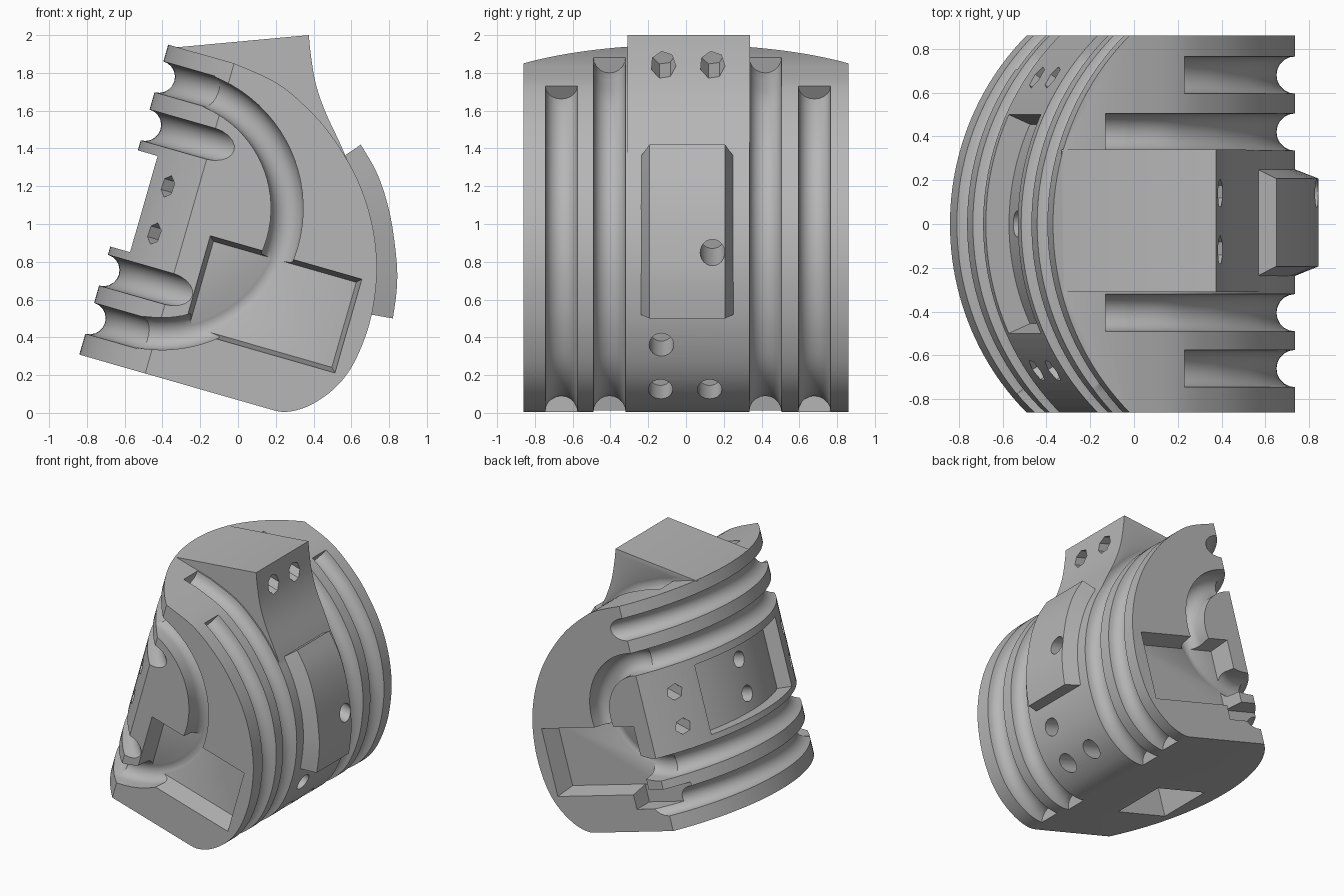
import bpy, bmesh, math
from mathutils import Vector

if "Cube" in bpy.data.objects:
    bpy.data.objects.remove(bpy.data.objects["Cube"])

TILT = math.radians(16)
C, S = math.cos(TILT), math.sin(TILT)
grey = bpy.data.materials.new("plain_grey")
grey.diffuse_color = (0.47, 0.47, 0.47, 1)
grey.use_nodes = True
grey.node_tree.nodes["Principled BSDF"].inputs["Base Color"].default_value = grey.diffuse_color


def tilt(u, y, v):
    """Point in the tilted frame of the part (u across, v up)."""
    return Vector((C * u + S * v, y, -S * u + C * v))


def finish(bm, name):
    bmesh.ops.recalc_face_normals(bm, faces=bm.faces)
    me = bpy.data.meshes.new(name)
    bm.to_mesh(me)
    bm.free()
    me.materials.append(grey)
    ob = bpy.data.objects.new(name, me)
    bpy.context.collection.objects.link(ob)
    return ob


def skin(rings, name):
    """Closed solid through a row of equal rings."""
    bm = bmesh.new()
    rows = [[bm.verts.new(p) for p in r] for r in rings]
    n = len(rows[0])
    for a, b in zip(rows, rows[1:]):
        for i in range(n):
            j = (i + 1) % n
            bm.faces.new((a[i], a[j], b[j], b[i]))
    bm.faces.new(rows[0])
    bm.faces.new(rows[-1])
    return finish(bm, name)


def sweep(path, side, section, name):
    side = side.normalized()
    rings = []
    for i, p in enumerate(path):
        t = (path[min(i + 1, len(path) - 1)] - path[max(i - 1, 0)]).normalized()
        n = t.cross(side)
        rings.append([p + n * a + side * c for a, c in section])
    return skin(rings, name)


def extrude(outline, y0, y1, name):
    return skin([[Vector((x, y, z)) for x, z in outline] for y in (y0, y1)], name)


def prism(center, axis, r, length, sides, name):
    axis = axis.normalized()
    a = axis.orthogonal().normalized()
    b = axis.cross(a)
    ring = [a * r * math.cos(2 * math.pi * i / sides) + b * r * math.sin(2 * math.pi * i / sides)
            for i in range(sides)]
    return skin([[center + axis * s * length / 2 + q for q in ring] for s in (-1, 1)], name)


def block(u, y, v, name, inset=0):
    """Tilted box, narrowing by inset towards the second y value."""
    rings = []
    for yy, d in ((y[0], 0), (y[1], inset)):
        rings.append([tilt(a, yy, b) for a, b in ((u[0] + d, v[0] + d), (u[1] - d, v[0] + d),
                                                  (u[1] - d, v[1] - d), (u[0] + d, v[1] - d))])
    return skin(rings, name)


def smooth_curve(pts, n=6):
    out = []
    for i in range(len(pts) - 1):
        p0, p1, p2, p3 = (Vector(pts[min(max(k, 0), len(pts) - 1)]) for k in range(i - 1, i + 3))
        for k in range(n):
            t = k / n
            out.append(0.5 * (2 * p1 + (p2 - p0) * t + (2 * p0 - 5 * p1 + 4 * p2 - p3) * t * t
                              + (3 * p1 - p0 - 3 * p2 + p3) * t ** 3))
    return out + [Vector(pts[-1])]


def combine(target, other, mode):
    m = target.modifiers.new("cut", "BOOLEAN")
    m.operation, m.solver, m.object = mode, "EXACT", other
    bpy.context.view_layer.objects.active = target
    bpy.ops.object.modifier_apply(modifier=m.name)


def circle(r, n=20):
    return [(r * math.cos(2 * math.pi * i / n), r * math.sin(2 * math.pi * i / n)) for i in range(n)]


# Main body: rounded side profile, bounded by an upright cylinder on the left
MID, RAD, AXIS, GR = 0.93, 1.2, 0.307, 0.085
curve = smooth_curve([(-0.02, 1.85), (0.2, 1.75), (0.36, 1.62), (0.5, 1.46), (0.63, 1.24), (0.705, 1.02),
                      (0.735, 0.8), (0.722, 0.6), (0.68, 0.42), (0.6, 0.24), (0.5, 0.12), (0.37, 0.035),
                      (0.25, 0.005), (0.16, 0.022)])
tl, bl = tilt(-1.2, 0, 1.772), tilt(-1.2, 0, 0.065)
outline = [(tl.x, tl.z)] + [tuple(p) for p in curve] + [(bl.x, bl.z)]
body = extrude(outline, -0.86, 0.86, "body")
drum = prism(tilt(AXIS, 0, MID), tilt(0, 0, 1), RAD, 4, 160, "drum_cutter")
combine(body, drum, "INTERSECT")
bpy.data.objects.remove(drum)

# Upper boss with a concave outer face
boss_face = smooth_curve([(0.375, 2.0), (0.385, 1.9), (0.41, 1.75), (0.46, 1.6), (0.548, 1.41), (0.61, 1.26)], 5)
boss = extrude([(-0.33, 1.935)] + [tuple(p) for p in boss_face] + [(0.3, 1.2), (-0.2, 1.7)],
               -0.31, 0.34, "boss")
combine(body, boss, "UNION")
bpy.data.objects.remove(boss)

# Raised curved plate with chamfered sides
outer = smooth_curve([(0.65, 1.42), (0.74, 1.26), (0.805, 1.05), (0.84, 0.8), (0.84, 0.65), (0.82, 0.5)], 4)
inner = smooth_curve([(0.54, 1.345), (0.61, 1.2), (0.67, 1.03), (0.70, 0.8), (0.70, 0.65), (0.68, 0.525)], 4)
plate = skin([[Vector((i[0], -0.25, i[1])), Vector((i[0], 0.262, i[1])),
               Vector((o[0], 0.207, o[1])), Vector((o[0], -0.193, o[1]))]
              for o, i in zip(outer, inner)], "raised_plate")

cutters = []

# Rope grooves over the right side, running a little way under the bottom
for y, start in ((-0.66, 0.225), (0.68, 0.225), (-0.405, -0.13), (0.42, -0.13)):
    path = [Vector((p[0], y, p[1])) for p in curve if p[0] > start and not (p[1] < 0.1 and p[0] < 0.19)]
    if start < 0:
        path.insert(0, Vector((start, y, 1.85 + 0.11 * 0.287)))
    cutters.append(sweep(path, Vector((0, 1, 0)), circle(GR), "side_groove"))


def drum_arc(radius, a0, a1, v, n):
    return [tilt(AXIS - radius * math.cos(a), radius * math.sin(a), v)
            for a in (math.radians(a0 + (a1 - a0) * i / n) for i in range(n + 1))]


# Four grooves around the drum face; each pair stops where it meets its channel
JOIN = 40.3
for d, a0, a1 in ((0.4, -60, JOIN), (0.665, -JOIN, 60)):
    for s in (-1, 1):
        cutters.append(sweep(drum_arc(RAD, a0, a1, MID + s * d, 60), tilt(0, 0, 1), circle(GR), "drum_groove"))

# Shallow window between the grooves
cutters.append(sweep(drum_arc(1.19, -24.6, 24.6, 0.925, 24), tilt(0, 0, 1),
                     [(-0.1, -0.265), (0.1, -0.265), (0.1, 0.265), (-0.1, 0.265)], "drum_window"))

# C shaped channels: wide one on the front, narrow one on the back; tapered pockets on both
channel = [(GR * math.cos(math.pi * (1 + i / 10)), GR * math.sin(math.pi * (1 + i / 10)))
           for i in range(11)] + [(GR, 0.3), (-GR, 0.3)]
for s, r, cu in ((-1, 0.665, -0.688), (1, 0.4, -0.525)):
    path = [tilt(-1.1, s * 0.775, MID + r)]
    for i in range(41):
        a = math.pi * (0.5 - i / 40)
        path.append(tilt(cu + r * math.cos(a), s * 0.775, MID + r * math.sin(a)))
    path.append(tilt(-1.1, s * 0.775, MID - r))
    cutters.append(sweep(path, Vector((0, s, 0)), channel, "end_channel"))
    cutters.append(block((-0.405, 0.441), (s * 0.9, s * 0.7), (0.339, 0.867), "end_pocket", 0.03))
cutters.append(block((-0.8, -0.25), (0.9, 0.705), (0.235, 0.38), "pocket_step"))

# Rectangular recess underneath
cutters.append(block((-0.71, -0.26), (-0.45, -0.01), (-0.1, 0.3), "bottom_recess"))

# Hexagonal holes beside the window, round holes within it
for v in (0.79, 1.05):
    for y, r, n in ((-0.67, 0.06, 6), (0.67, 0.06, 6), (0.0, 0.06, 20)):
        u = AXIS - math.sqrt(RAD ** 2 - y * y)
        cutters.append(prism(tilt(u, y, v), tilt(AXIS - u, -y, 0), r, 0.6, n, "drum_hole"))

# Holes in the boss and in the right side
for y in (-0.12, 0.14):
    cutters.append(prism(Vector((0.4, y, 1.84)), tilt(1, 0, 0), 0.067, 0.5, 7, "boss_hole"))
for x, y, z in ((0.83, 0.14, 0.85), (0.66, -0.13, 0.36), (0.5, -0.135, 0.125), (0.5, 0.125, 0.125)):
    cutters.append(prism(Vector((x, y, z)), tilt(1, 0, 0), 0.065, 0.6, 24, "side_hole"))
    if z > 0.8:
        combine(plate, cutters[-1], "DIFFERENCE")

for c in cutters:
    combine(body, c, "DIFFERENCE")
    bpy.data.objects.remove(c)

# Smooth curved faces, keep edges sharp
for ob in (body, plate):
    bpy.ops.object.select_all(action="DESELECT")
    ob.select_set(True)
    bpy.context.view_layer.objects.active = ob
    bpy.ops.object.shade_smooth_by_angle(angle=math.radians(28))
